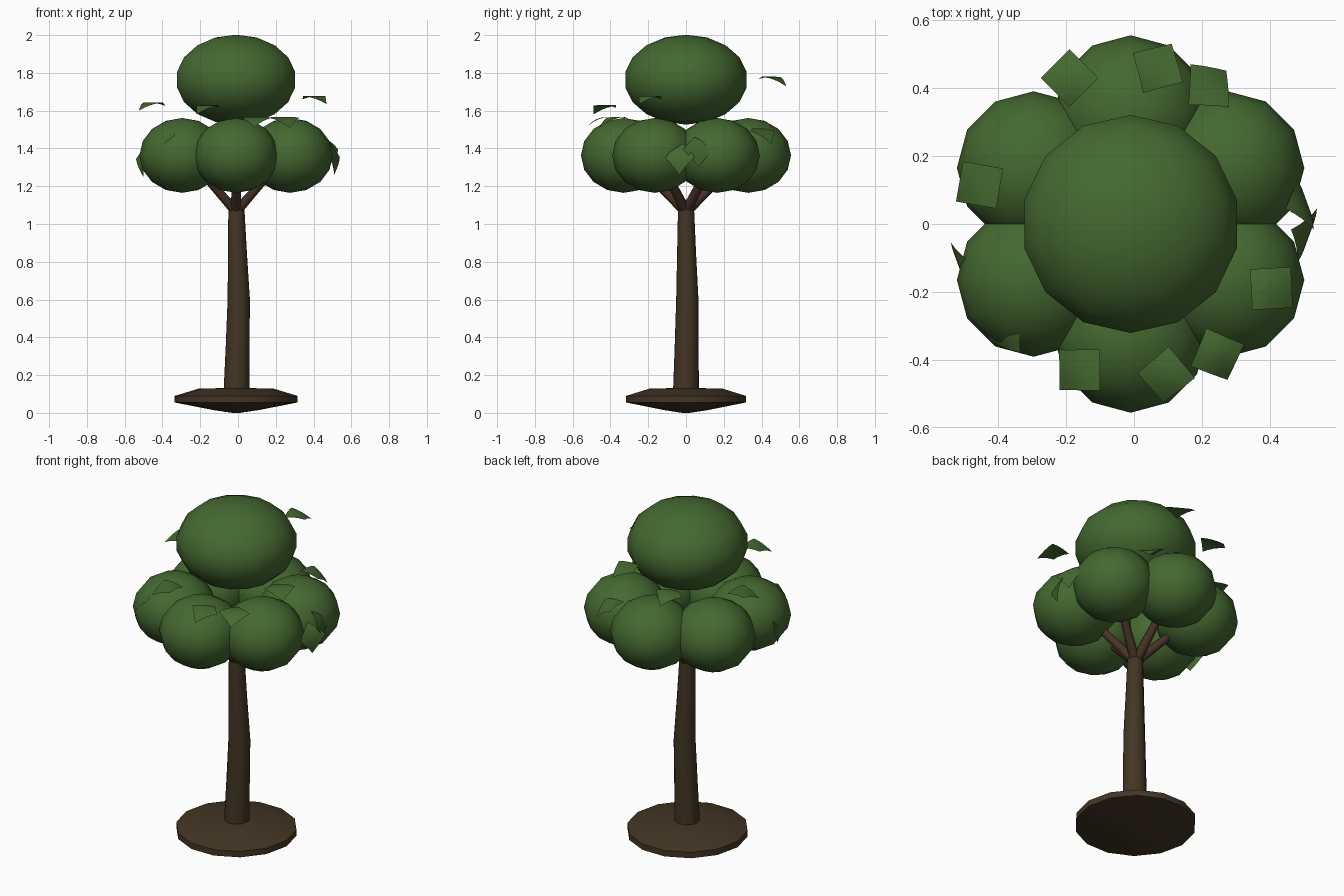
import bpy, bmesh, math
from mathutils import Vector, Matrix, Euler

cube = bpy.data.objects.get("Cube")
if cube:
    bpy.data.objects.remove(cube, do_unlink=True)


def material(name, rgb):
    m = bpy.data.materials.new(name)
    m.use_nodes = True
    m.diffuse_color = (*rgb, 1)
    bsdf = m.node_tree.nodes["Principled BSDF"]
    bsdf.inputs["Base Color"].default_value = (*rgb, 1)
    bsdf.inputs["Roughness"].default_value = 0.9
    return m


GREEN = material("leaf green", (0.058, 0.14, 0.03))
BARK = material("bark brown", (0.056, 0.036, 0.017))
BRANCH = material("branch brown", (0.066, 0.034, 0.02))
CX = -0.01  # axis of the tree


def finish(name, bm, mat, angle=50):
    bmesh.ops.recalc_face_normals(bm, faces=bm.faces)
    mesh = bpy.data.meshes.new(name)
    bm.to_mesh(mesh)
    bm.free()
    ob = bpy.data.objects.new(name, mesh)
    bpy.context.collection.objects.link(ob)
    mesh.materials.append(mat)
    bpy.ops.object.select_all(action='DESELECT')
    ob.select_set(True)
    bpy.context.view_layer.objects.active = ob
    bpy.ops.object.shade_smooth_by_angle(angle=math.radians(angle))
    return ob


def blob(name, centre, size, segments, rings):
    bm = bmesh.new()
    bmesh.ops.create_uvsphere(bm, u_segments=segments, v_segments=rings, radius=1,
                              matrix=Matrix.Translation(centre) @ Matrix.Diagonal((*size, 1)))
    return finish(name, bm, GREEN)


def tube(name, sections, sides, mat, angle=50):
    """Skin horizontal rings given as (x, y, z, radius)."""
    bm = bmesh.new()
    rings = []
    for x, y, z, r in sections:
        rings.append([bm.verts.new((x + r * math.cos(a), y + r * math.sin(a), z))
                      for a in (math.tau * i / sides for i in range(sides))])
    for low, high in zip(rings, rings[1:]):
        for i in range(sides):
            j = (i + 1) % sides
            bm.faces.new((low[i], low[j], high[j], high[i]))
    bm.faces.new(rings[0])
    bm.faces.new(rings[-1])
    return finish(name, bm, mat, angle)


# Ground mound and slightly bent trunk
tube("base_mound", [(CX, 0, 0.0, 0.02), (CX, 0, 0.015, 0.12), (CX, 0, 0.055, 0.325),
                    (CX, 0, 0.09, 0.325), (CX, 0, 0.128, 0.2), (CX, 0, 0.132, 0.05)],
     14, BARK, 40)
tube("trunk", [(-0.008, 0, 0.1, 0.069), (-0.002, 0.003, 0.35, 0.063),
               (0.004, 0.007, 0.6, 0.059), (-0.003, 0.003, 0.85, 0.05),
               (-0.009, 0, 1.1, 0.042)], 12, BARK)

# Six foliage clumps in a ring, each carried by a branch
for i in range(6):
    a = math.radians(30 + 60 * i)
    out = Vector((math.cos(a), math.sin(a), 0))
    axis = Vector((CX, 0, 0))
    blob(f"foliage_clump_{i + 1}", axis + out * 0.33 + Vector((0, 0, 1.363)),
         (0.226, 0.226, 0.198), 12, 8)
    start = axis + out * 0.015 + Vector((0, 0, 1.08))
    end = axis + out * 0.24 + Vector((0, 0, 1.3))
    span = end - start
    bm = bmesh.new()
    bmesh.ops.create_cone(bm, cap_ends=True, segments=8, radius1=0.028, radius2=0.02,
                          depth=span.length,
                          matrix=Matrix.Translation((start + end) / 2)
                          @ span.to_track_quat('Z', 'Y').to_matrix().to_4x4())
    finish(f"branch_{i + 1}", bm, BRANCH)

# Crown on top
blob("crown", (CX, 0, 1.764), (0.326, 0.326, 0.238), 14, 9)


def leaf(name, x, y, z, yaw, tilt):
    """Square leaf, arched along its diagonal so the outer corner droops."""
    bm = bmesh.new()
    bmesh.ops.create_grid(bm, x_segments=4, y_segments=4, size=0.06,
                          matrix=Matrix.Rotation(math.pi / 4, 4, 'Z'))
    for v in bm.verts:
        u = v.co.x
        v.co.z = 0.012 - 4 * u * u - 0.15 * u
    turn = Euler((0, math.radians(tilt), math.radians(yaw))).to_matrix().to_4x4()
    bm.transform(Matrix.Translation((x, y, z)) @ turn)
    finish(name, bm, GREEN, 60)


# Loose leaves: x, y, z, heading, downward tilt
leaves = [
    (-0.19, 0.43, 1.665, 90, 0), (0.07, 0.46, 1.765, 60, 5), (0.22, 0.405, 1.48, 42, 20),
    (-0.455, 0.115, 1.63, 215, 0), (-0.39, 0.27, 1.46, 140, 25),
    (0.49, 0.06, 1.39, 20, 60), (0.5, -0.03, 1.35, -20, 65),
    (0.405, -0.19, 1.665, -42, 0), (0.245, -0.385, 1.55, -68, 8),
    (0.095, -0.445, 1.55, -95, 5), (-0.16, -0.43, 1.615, -135, 3),
    (-0.5, -0.13, 1.34, 200, 70), (-0.385, -0.31, 1.455, 220, 35),
]
for n, spec in enumerate(leaves):
    leaf(f"loose_leaf_{n + 1}", *spec)
